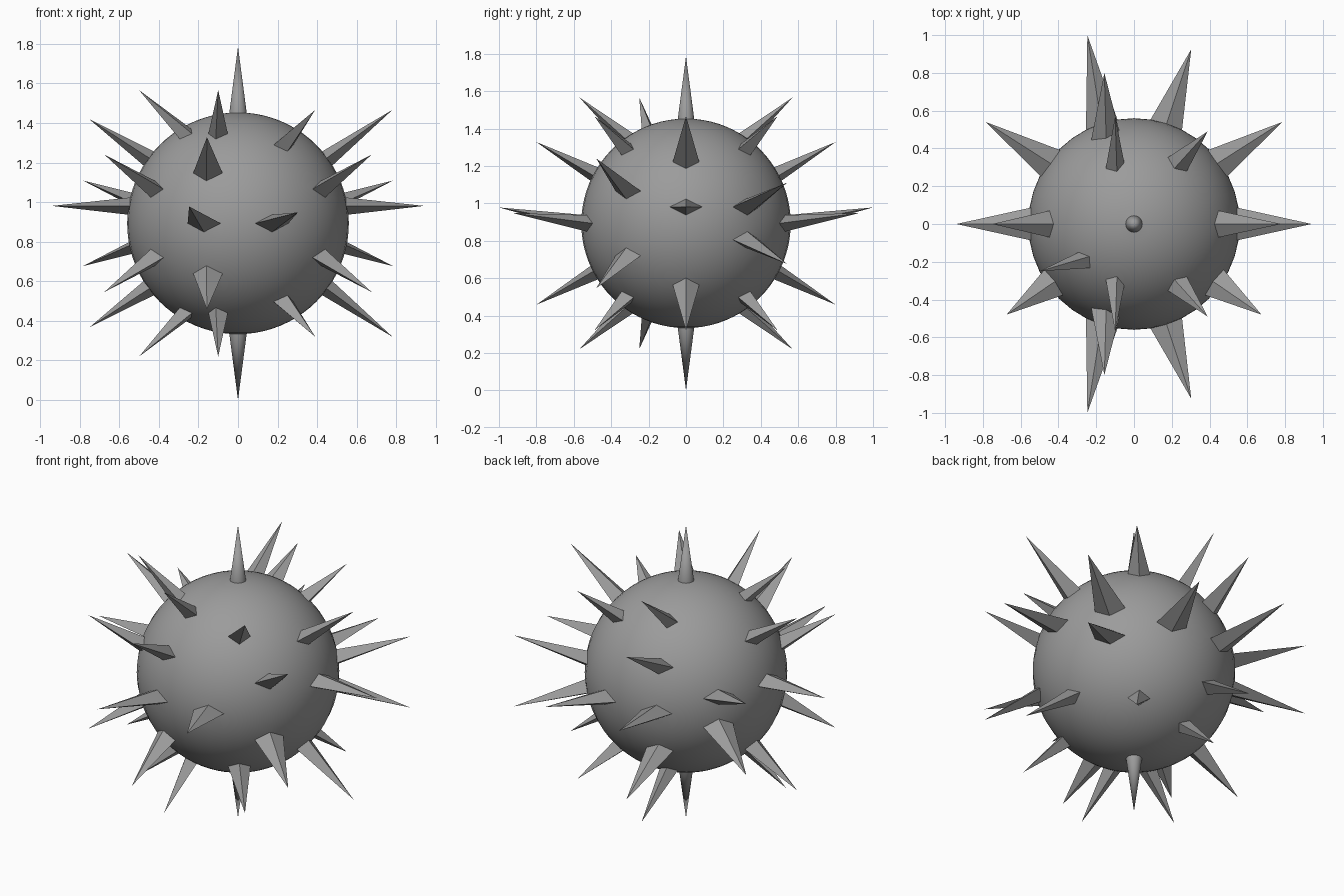
import bpy
import bmesh
from math import sin, cos, radians, pi
from mathutils import Vector

if "Cube" in bpy.data.objects:
    bpy.data.objects.remove(bpy.data.objects["Cube"])

RADIUS = 0.56
CENTRE = 0.893  # height of the ball's middle

# Each spike: latitude, azimuth of its root (from +x), tip relative to the centre,
# then whether it repeats front to back and top to bottom
SPIKES = [
    (90, 0, (0, 0, 0.893), False, True),          # poles
    (54, 252, (-0.10, -0.57, 0.673), True, True),
    (54, 216, (-0.50, -0.25, 0.673), False, True),
    (45, 306, (0.39, -0.49, 0.573), True, True),
    (36, 0, (0.78, 0, 0.573), False, True),
    (36, 180, (-0.75, 0, 0.525), False, True),
    (27, 252, (-0.157, -0.80, 0.435), True, True),
    (18, 216, (-0.675, -0.48, 0.347), False, True),
    (18, 324, (0.675, -0.48, 0.347), False, True),
    (9, 36, (0.785, 0.54, 0.217), False, True),
    (9, 144, (-0.785, 0.54, 0.217), False, True),
    (9, 0, (0.94, 0, 0.088), False, False),       # sides
    (9, 180, (-0.94, 0, 0.088), False, False),
    (0, 252, (-0.247, -1.0, 0.085), True, False),  # front and back
    (0, 288, (0.303, -0.925, 0.055), True, False),
]


def pull_spike(bm, root, tip):
    """Draw the ball vertex nearest to root out to tip, over a diamond-shaped base."""
    vert = min(bm.verts, key=lambda v: (v.co - root).length)
    for loop in list(vert.link_loops):
        if len(loop.face.verts) == 4:
            bmesh.utils.face_split(loop.face, loop.link_loop_next.vert,
                                   loop.link_loop_prev.vert)
    vert.co = tip


# Ball
bm = bmesh.new()
bmesh.ops.create_uvsphere(bm, u_segments=40, v_segments=40, radius=RADIUS)

# Spikes with their mirrored copies
for lat, az, tip, mirror_y, mirror_z in SPIKES:
    a, b = radians(lat), radians(az)
    root = RADIUS * Vector((cos(a) * cos(b), cos(a) * sin(b), sin(a)))
    for sy in (1, -1) if mirror_y else (1,):
        for sz in (1, -1) if mirror_z else (1,):
            flip = Vector((1, sy, sz))
            pull_spike(bm, root * flip, Vector(tip) * flip)

bmesh.ops.translate(bm, verts=bm.verts, vec=(0, 0, CENTRE))
bmesh.ops.recalc_face_normals(bm, faces=bm.faces)
mesh = bpy.data.meshes.new("spiked_ball")
bm.to_mesh(mesh)
bm.free()
ball = bpy.data.objects.new("spiked_ball", mesh)
bpy.context.collection.objects.link(ball)

# Grey metal
grey = bpy.data.materials.new("grey_metal")
grey.use_nodes = True
colour = (0.33, 0.33, 0.33, 1)
grey.diffuse_color = colour
grey.node_tree.nodes["Principled BSDF"].inputs["Base Color"].default_value = colour
mesh.materials.append(grey)

# Smooth ball, crisp spike ridges
bpy.context.view_layer.objects.active = ball
ball.select_set(True)
bpy.ops.object.shade_smooth_by_angle(angle=pi / 6)
